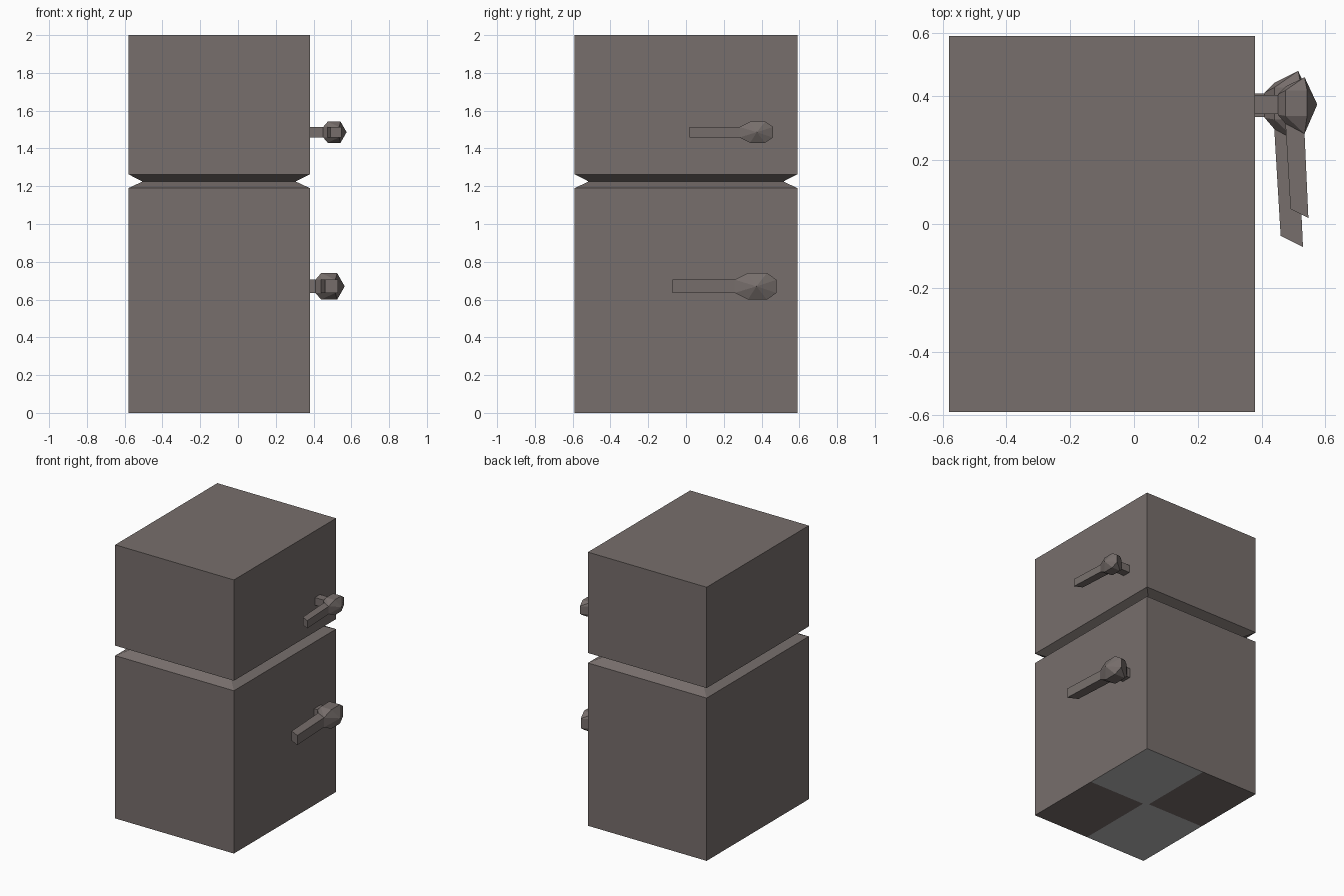
import bpy, bmesh

if "Cube" in bpy.data.objects:
    bpy.data.objects.remove(bpy.data.objects["Cube"])


def material(name, rgb):
    m = bpy.data.materials.new(name)
    m.diffuse_color = (*rgb, 1)
    m.use_nodes = True
    m.node_tree.nodes["Principled BSDF"].inputs["Base Color"].default_value = m.diffuse_color
    return m


BROWN = material("warm grey", (0.185, 0.158, 0.150))
PALE = material("underside grey", (0.48, 0.48, 0.48))


def finish(name, bm, mats):
    bmesh.ops.recalc_face_normals(bm, faces=bm.faces)
    me = bpy.data.meshes.new(name)
    bm.to_mesh(me)
    bm.free()
    for m in mats:
        me.materials.append(m)
    ob = bpy.data.objects.new(name, me)
    bpy.context.collection.objects.link(ob)
    return ob


def loft(name, rings):
    """Skin a stack of four-sided rings and cap both ends."""
    bm = bmesh.new()
    loops = [[bm.verts.new(p) for p in ring] for ring in rings]
    for a, b in zip(loops, loops[1:]):
        for i in range(4):
            j = (i + 1) % 4
            bm.faces.new((a[i], a[j], b[j], b[i]))
    bm.faces.new(loops[0])
    bm.faces.new(loops[-1])
    return finish(name, bm, [BROWN, PALE])


def rect(z, inset=0.0):
    x0, x1, y = -0.58 + inset, 0.38 - inset, 0.59 - inset
    return [(x0, -y, z), (x1, -y, z), (x1, y, z), (x0, y, z)]


# Cabinet halves, chamfered where they meet in a V groove
lower = loft("lower_cabinet", [rect(0), rect(1.19), rect(1.225, 0.075)])
loft("upper_cabinet", [rect(1.225, 0.075), rect(1.263), rect(2)])

# Underside panels: two opposite quarters stay dark, the rest is pale
bm = bmesh.new()
bm.from_mesh(lower.data)
for axis, cuts in ((0, (-0.115, -0.08)), (1, (0.0, 0.02))):
    for c in cuts:
        base = [f for f in bm.faces if f.normal.z < -0.9]
        geom = base + list({e for f in base for e in f.edges} | {v for f in base for v in f.verts})
        co, no = [0, 0, 0], [0, 0, 0]
        co[axis], no[axis] = c, 1
        bmesh.ops.bisect_plane(bm, geom=geom, plane_co=co, plane_no=no)
        bm.normal_update()
for f in bm.faces:
    if f.normal.z < -0.9:
        c = f.calc_center_median()
        dark = (c.x > -0.08 and c.y < 0) or (c.x < -0.115 and c.y > 0.02)
        f.material_index = 0 if dark else 1
bm.to_mesh(lower.data)
bm.free()


def handle(prefix, tip_x, y, z, s):
    def at(dx, dy, dz):
        return (tip_x + dx * s, y + dy * s, z + dz * s)

    # Faceted knob: hull of its tip and small flat sides
    pts = [at(0, 0, 0)]
    for k in (-1, 1):
        pts += [at(-0.155, d, k * 0.035) for d in (-0.04, 0.04)]
        pts += [at(dx, dy, k * 0.07) for dx in (-0.125, -0.04) for dy in (-0.045, 0.055)]
        pts += [at(dx, dy, k * 0.035) for dx, dy in
                ((-0.125, 0.07), (-0.05, 0.107), (-0.125, -0.075), (-0.05, -0.115))]
    bm = bmesh.new()
    for p in pts:
        bm.verts.new(p)
    bmesh.ops.convex_hull(bm, input=bm.verts)
    bmesh.ops.dissolve_limit(bm, angle_limit=0.02, verts=bm.verts, edges=bm.edges)
    finish(prefix + "_knob", bm, [BROWN])

    # Stem from the cabinet to the knob
    def section(x):
        return [(x, y + a * 0.037 * s, z + b * 0.035 * s)
                for a, b in ((-1, -1), (1, -1), (1, 1), (-1, 1))]
    loft(prefix + "_stem", [section(0.379), section(tip_x - 0.15 * s)])

    # Lever bar with a slanted end
    def bar(xa, ya, xb, yb):
        return [at(xa, ya, -0.035), at(xb, yb, -0.035), at(xb, yb, 0.035), at(xa, ya, 0.035)]
    loft(prefix + "_lever", [bar(-0.125, -0.075, -0.05, -0.115),
                             bar(-0.105, -0.41, -0.035, -0.445)])


handle("upper_handle", 0.575, 0.375, 1.486, 0.8)
handle("lower_handle", 0.565, 0.373, 0.67, 1.0)
